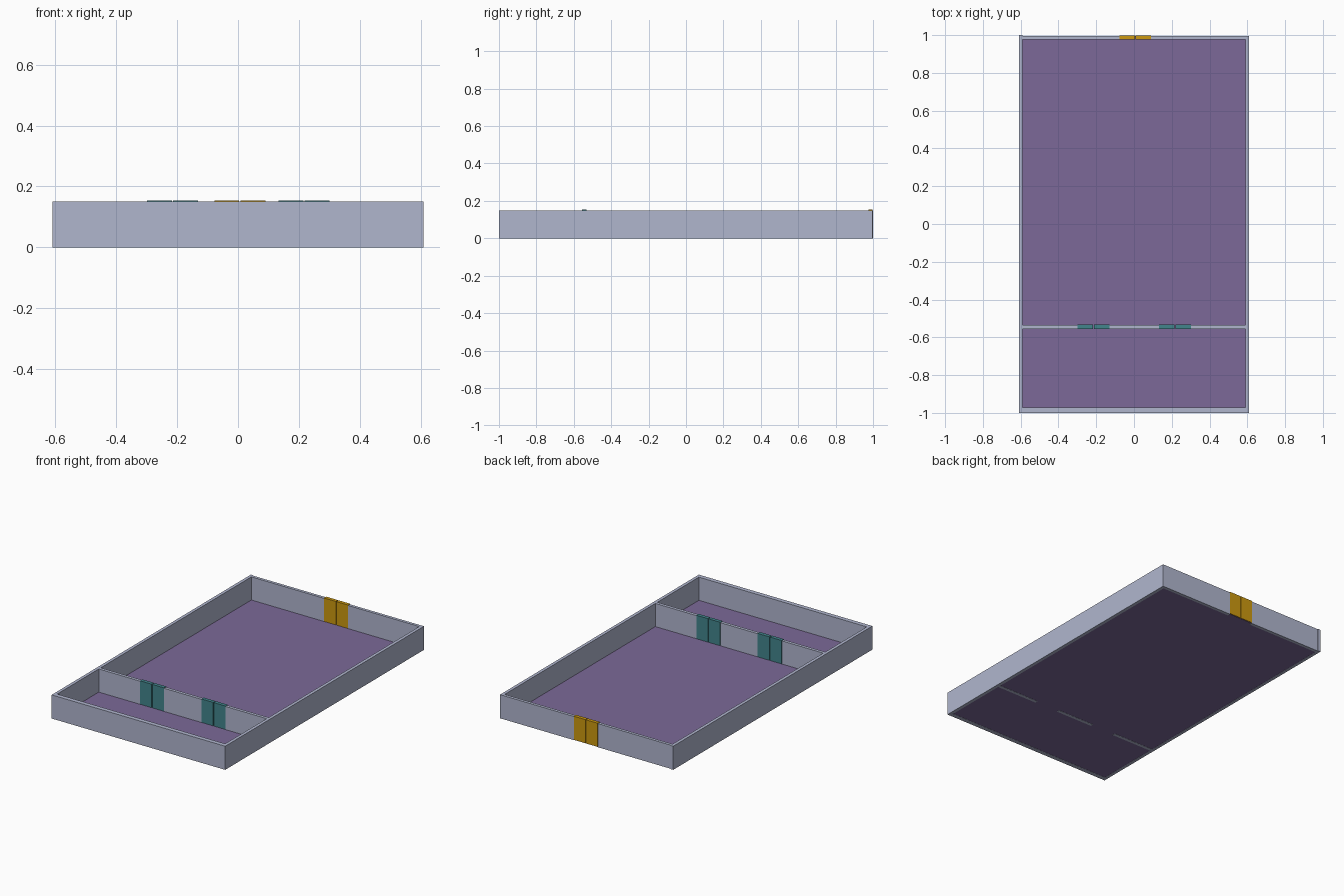
import bpy

cube = bpy.data.objects.get("Cube")
if cube:
    bpy.data.objects.remove(cube, do_unlink=True)


def material(name, srgb):
    """Flat colour from display values, stored as linear."""
    colour = [(c / 255 / 12.92) if c < 11 else ((c / 255 + 0.055) / 1.055) ** 2.4 for c in srgb] + [1]
    mat = bpy.data.materials.new(name)
    mat.use_nodes = True
    mat.diffuse_color = colour
    node = next(n for n in mat.node_tree.nodes if n.type == 'BSDF_PRINCIPLED')
    node.inputs["Base Color"].default_value = colour
    return mat


WALL = material("pale blue grey", (176, 182, 206))
FLOOR = material("muted purple", (124, 105, 152))
TEAL = material("teal", (66, 133, 140))
GOLD = material("dark gold", (204, 153, 16))


def box(name, x, y, z, mat):
    """Axis-aligned box from (min, max) pairs."""
    bpy.ops.mesh.primitive_cube_add(size=1, location=[sum(r) / 2 for r in (x, y, z)])
    obj = bpy.context.object
    obj.name = name
    obj.scale = [r[1] - r[0] for r in (x, y, z)]
    bpy.ops.object.transform_apply(location=False, rotation=False, scale=True)
    obj.data.materials.append(mat)
    return obj


HALF, INNER, TOP = 0.61, 0.59, 0.15
HEIGHT = (0, TOP)
DOOR = 0.168
GAP = 0.002


def wall_with_doors(name, x, y, doors, mat):
    """Wall split by openings, each filled with a pair of door leaves."""
    start = x[0]
    for i, centre in enumerate(doors):
        left, right = centre - DOOR / 2, centre + DOOR / 2
        box(f"{name}_section_{i}", (start, left), y, HEIGHT, WALL)
        leaf_y = (y[0] - 0.001, y[1] + 0.002)
        leaf_z = (0.004, TOP + 0.003)
        box(f"{name}_door_{i}_leaf_a", (left, centre - GAP), leaf_y, leaf_z, mat)
        box(f"{name}_door_{i}_leaf_b", (centre + GAP, right), leaf_y, leaf_z, mat)
        start = right
    box(f"{name}_section_end", (start, x[1]), y, HEIGHT, WALL)


# Floor slab, just above the wall undersides
box("floor", (-INNER, INNER), (-0.972, 0.995), (0.001, 0.003), FLOOR)

# Outer walls
box("front_wall", (-INNER, HALF), (-1, -0.972), HEIGHT, WALL)
box("left_wall", (INNER, HALF), (-0.972, 0.977), HEIGHT, WALL)
box("right_wall", (-HALF, -INNER), (-1, 1), HEIGHT, WALL)
wall_with_doors("back_wall", (-INNER, HALF), (0.977, 0.996), [0.006], GOLD)

# Partition with two double doors
wall_with_doors("partition", (-INNER, INNER), (-0.555, -0.535), [-0.215, 0.217], TEAL)
